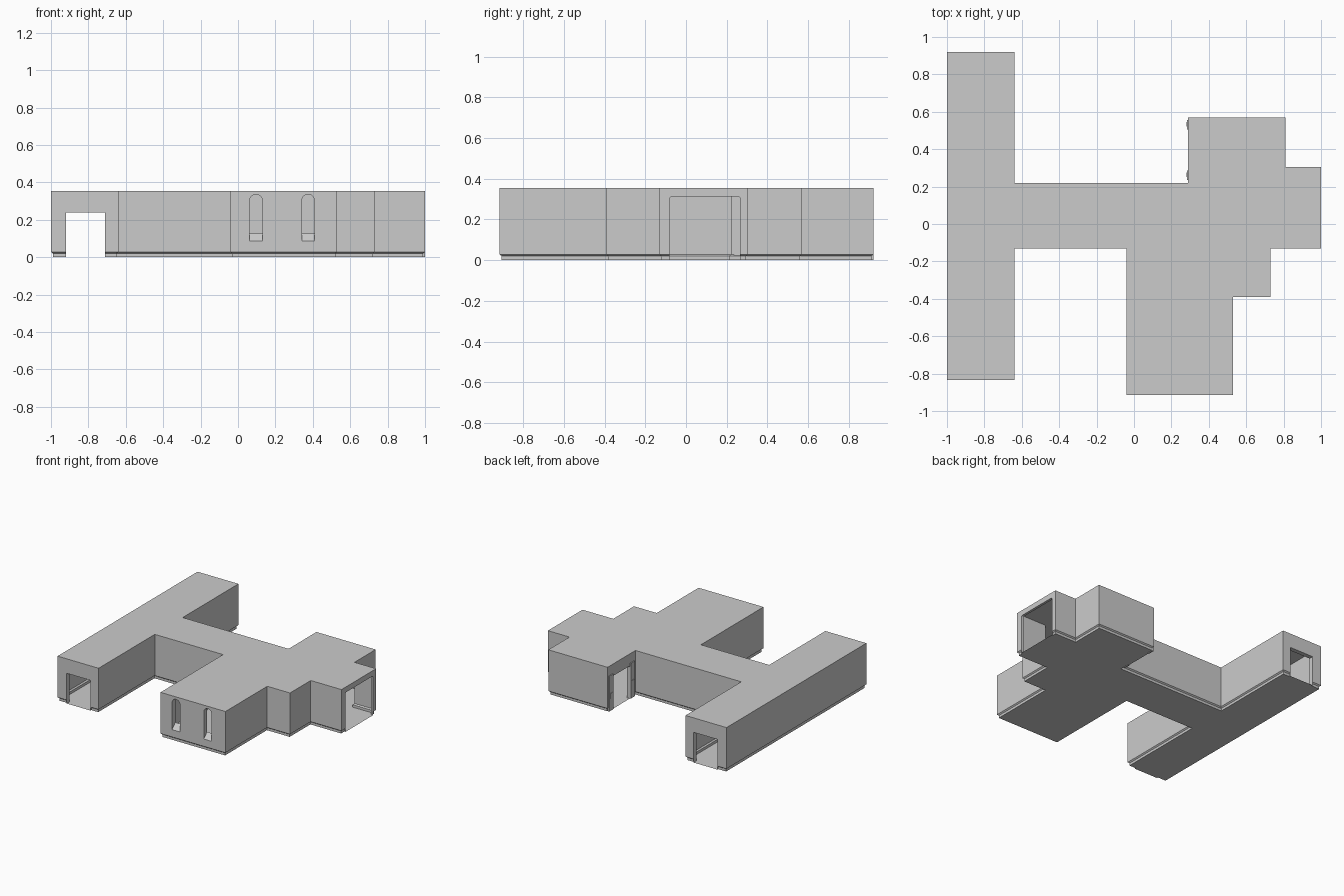
import bpy, bmesh, math
from mathutils import Vector

if "Cube" in bpy.data.objects:
    bpy.data.objects.remove(bpy.data.objects["Cube"])

H = 0.355           # roof height
SKIRT = [(0.0, 0.01), (0.02, 0.01), (0.028, 0.0)]   # skirting profile: height, inset

# Footprint, counter-clockwise. Third item marks an opening that starts here:
# ("door", height, corner radius, depth) or ("window", sill, top, depth)
passage = ("door", 0.24, 0.0, 0.035)
hall_door = ("door", 0.312, 0.012, 0.02)
side_door = ("door", 0.26, 0.012, 0.025)
window = ("window", 0.086, 0.336, 0.04)
plan = [
    (-1, -.835, None), (-.92, -.835, passage), (-.71, -.835, None), (-.64, -.835, None),
    (-.64, -.13, None), (-.04, -.13, None),
    (-.04, -.915, None), (.062, -.915, window), (.131, -.915, None),
    (.341, -.915, window), (.409, -.915, None), (.53, -.915, None),
    (.53, -.39, None), (.73, -.39, None), (.73, -.13, None), (1, -.13, None),
    (1, -.08, hall_door), (1, .266, None), (1, .305, None),
    (.81, .305, None), (.81, .57, None), (.29, .57, None),
    (.29, .51, side_door), (.29, .29, None), (.29, .22, None), (-.64, .22, None),
    (-.64, .92, None), (-.71, .92, passage), (-.92, .92, None), (-1, .92, None),
]
pts = [Vector((x, y, 0)) for x, y, _ in plan]
N = len(pts)


def inward(i):
    d = (pts[(i + 1) % N] - pts[i]).normalized()
    return Vector((-d.y, d.x, 0))


def inset(i, amount):
    a, b = inward(i - 1), inward(i)
    return pts[i] + (a if a.dot(b) > .9 else a + b) * amount


def finish(name, bm):
    bmesh.ops.remove_doubles(bm, verts=bm.verts, dist=1e-5)
    me = bpy.data.meshes.new(name)
    bm.to_mesh(me)
    bm.free()
    ob = bpy.data.objects.new(name, me)
    bpy.context.collection.objects.link(ob)
    return ob


def face(bm, coords):
    return bm.faces.new([bm.verts.new(c) for c in coords])


def up(p, z):
    return Vector((p.x, p.y, z))


def top_line(w, kind):
    """Upper outline of an opening, from its start to its end, as (distance, height)."""
    if kind[0] == "window":
        r = w / 2
        return [(r - r * math.cos(t * math.pi / 10), kind[2] - r + r * math.sin(t * math.pi / 10))
                for t in range(11)]
    h, r = kind[1], kind[2]
    if r == 0:
        return [(0, h), (w, h)]
    left = [(r - r * math.cos(t * math.pi / 6), h - r + r * math.sin(t * math.pi / 6)) for t in range(4)]
    return left + [(w - s, z) for s, z in reversed(left)]


# Flat roof and floor
bm = bmesh.new()
face(bm, [up(p, H) for p in pts])
finish("roof", bm)
bm = bmesh.new()
face(bm, [inset(i, SKIRT[0][1]) for i in reversed(range(N))])
finish("floor", bm)

# Walls, skirting and opening linings
walls, skirting, linings = bmesh.new(), bmesh.new(), bmesh.new()
for i, (_, _, kind) in enumerate(plan):
    j = (i + 1) % N
    a, b = pts[i], pts[j]
    base = SKIRT[-1][0]
    if not kind or kind[0] == "window":
        for (z0, d0), (z1, d1) in zip(SKIRT, SKIRT[1:]):
            face(skirting, [up(inset(i, d0), z0), up(inset(j, d0), z0),
                            up(inset(j, d1), z1), up(inset(i, d1), z1)])
    if not kind:
        face(walls, [up(a, base), up(b, base), up(b, H), up(a, H)])
        continue
    along, w = (b - a).normalized(), (b - a).length
    line = top_line(w, kind)
    arch = [up(a + along * s, z) for s, z in line]
    low, low_in = 0.0, 0.0
    if kind[0] == "window":
        low, low_in = kind[1], 0.128
        face(walls, [up(a, base), up(b, base), up(b, low), up(a, low)])
    face(walls, arch + [up(b, H), up(a, H)])
    # lining runs inward; window sills slope up towards the room
    depth = inward(i) * kind[3]
    outer = [up(a, low)] + arch + [up(b, low)]
    inner = [up(a, low_in) + depth] + [p + depth for p in arch] + [up(b, low_in) + depth]
    for k in range(len(outer)):
        m = (k + 1) % len(outer)
        face(linings, [outer[k], inner[k], inner[m], outer[m]])
finish("walls", walls)
finish("skirting", skirting)
finish("opening_linings", linings)


def box(name, lo, hi):
    bm = bmesh.new()
    bmesh.ops.create_cube(bm, size=1)
    for v in bm.verts:
        v.co = Vector([lo[k] + (v.co[k] + .5) * (hi[k] - lo[k]) for k in range(3)])
    return finish(name, bm)


# Posts and latch blocks of the side door
for n, y0 in enumerate((.235, .505)):
    box(f"door_post_{n + 1}", (.284, y0, 0), (.296, y0 + .052, .28))
    box(f"door_latch_{n + 1}", (.281, y0 + .015, .10), (.29, y0 + .04, .14))
